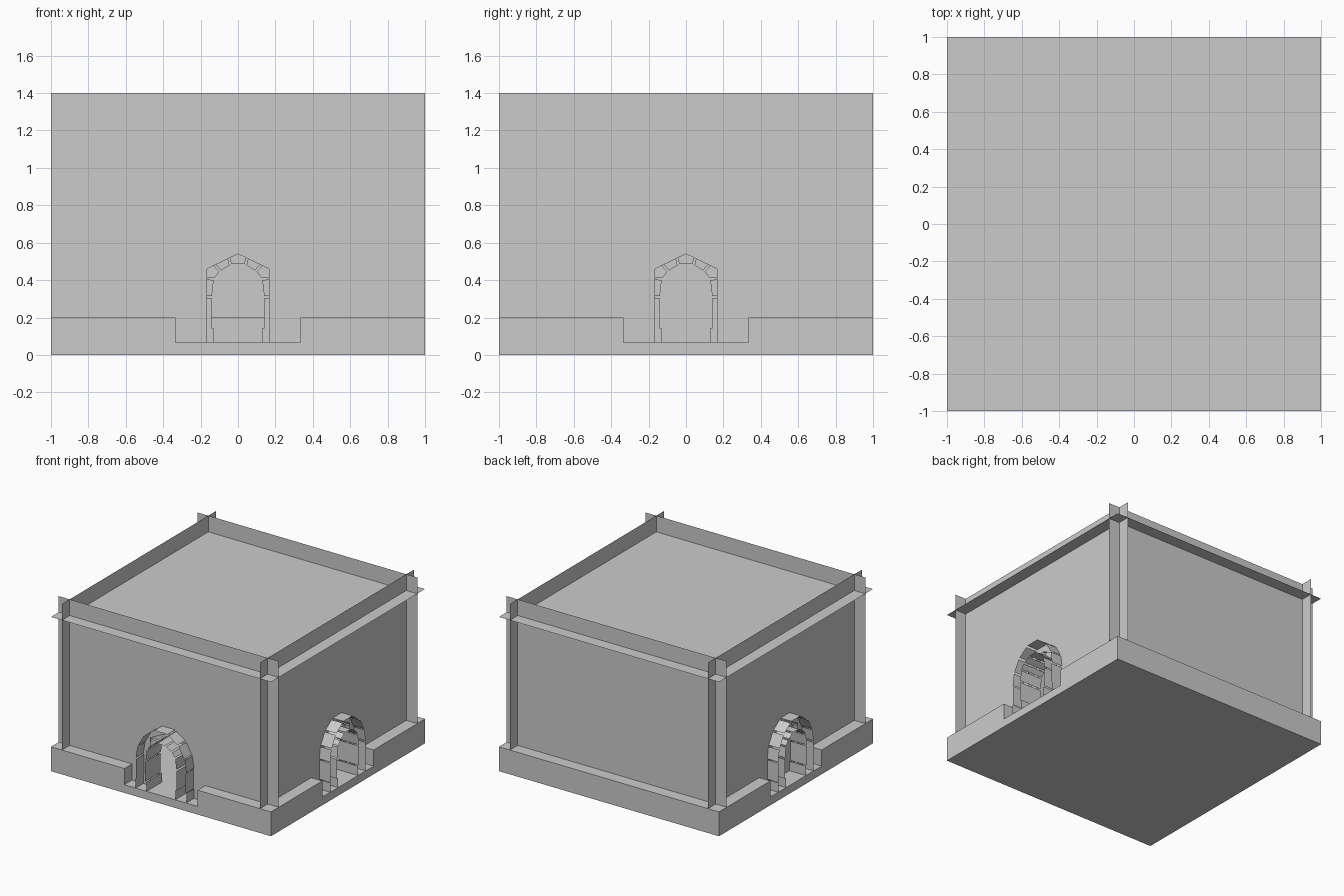
import bpy, bmesh
from math import radians
from mathutils import Matrix

cube = bpy.data.objects.get("Cube")
if cube:
    bpy.data.objects.remove(cube, do_unlink=True)

grey = bpy.data.materials.new("stone grey")
grey.use_nodes = True
colour = (0.6, 0.6, 0.6, 1)
grey.diffuse_color = colour
grey.node_tree.nodes["Principled BSDF"].inputs["Base Color"].default_value = colour

FLOOR, LEDGE, ROOF, TOP = 0.067, 0.2, 1.267, 1.4
WALL = 0.9      # distance of the thin wall sheets from the centre
NOTCH = 0.333   # half width of the gap in the plinth
TURN = {"front": 0, "right_side": 90, "back": 180, "left_side": -90}


def make(name, faces, angle=0):
    """Mesh object from a list of polygons, turned about the vertical axis."""
    bm = bmesh.new()
    for pts in faces:
        bm.faces.new([bm.verts.new(p) for p in pts])
    bmesh.ops.transform(bm, matrix=Matrix.Rotation(radians(angle), 4, "Z"), verts=bm.verts)
    mesh = bpy.data.meshes.new(name)
    bm.to_mesh(mesh)
    bm.free()
    mesh.materials.append(grey)
    obj = bpy.data.objects.new(name, mesh)
    bpy.context.collection.objects.link(obj)
    return obj


def box(name, lo, hi, angle=0):
    bm = bmesh.new()
    bmesh.ops.create_cube(bm, size=1)
    for v in bm.verts:
        v.co = [hi[i] if v.co[i] > 0 else lo[i] for i in range(3)]
    bmesh.ops.transform(bm, matrix=Matrix.Rotation(radians(angle), 4, "Z"), verts=bm.verts)
    mesh = bpy.data.meshes.new(name)
    bm.to_mesh(mesh)
    bm.free()
    mesh.materials.append(grey)
    obj = bpy.data.objects.new(name, mesh)
    bpy.context.collection.objects.link(obj)
    return obj


def upright(pts, depth):
    """Flat outline (u, z) placed in an upright plane."""
    return [(u, -depth, z) for u, z in pts]


# Floor slab and roof sheet
box("floor_slab", (-1, -1, 0), (1, 1, FLOOR))
make("roof_sheet", [[(-1, -1, ROOF), (1, -1, ROOF), (1, 1, ROOF), (-1, 1, ROOF)]])

# One half of the arch stones: inner and outer edge of each stone
inner = [((.13, FLOOR), (.13, .145)), ((.143, .145), (.143, .305)),
         ((.14, .315), (.13, .4)), ((.127, .41), (.1, .445)),
         ((.09, .452), (.045, .48)), ((.035, .485), (0, .485))]
outer = [((.23, FLOOR), (.23, .145)), ((.225, .145), (.225, .305)),
         ((.23, .315), (.215, .41)), ((.21, .42), (.16, .51)),
         ((.15, .52), (.07, .575)), ((.06, .585), (0, .585))]
opening = [(-.165, FLOOR), (-.165, .46), (0, .54), (.165, .46), (.165, FLOOR)]


def strip(a, b, near, far):
    """Sheet running through the wall along one stone edge."""
    return upright([a, b], near) + upright([b, a], far)


def arch(side, angle):
    faces = []
    for s in (-1, 1):
        for (a, b), (c, d) in zip(inner, outer):
            a, b, c, d = [(s * u, z) for u, z in (a, b, c, d)]
            faces.append(strip(a, b, 1, .8))
            faces.append(strip(c, d, 1, .8))
            faces.append(upright([a, b, d, c], .82))
    make(side + "_arch_stones", faces, angle)


for side, angle in TURN.items():
    has_door = side != "back"
    # Wall sheet, with a pointed opening where there is a doorway
    gap = opening if has_door else []
    make(side + "_wall",
         [upright([(-1, FLOOR)] + gap + [(1, FLOOR), (1, TOP), (-1, TOP)], WALL)], angle)
    # Plinth, split by the doorway
    if has_door:
        for s in (-1, 1):
            x0, x1 = sorted((s * NOTCH, s))
            box(side + "_plinth", (x0, -1, FLOOR), (x1, -.8, LEDGE), angle)
        arch(side, angle)
    else:
        box(side + "_plinth", (-1, -1, FLOOR), (1, -.8, LEDGE), angle)

# Braced door closing the left doorway
turn = TURN["left_side"]
make("door_panel", [upright(opening, .85)], turn)
make("door_brace", [upright([(.12, .4), (.06, .45), (-.14, .24), (-.14, .15)], .845)], turn)
box("door_batten", (-.16, -.85, FLOOR), (.16, -.842, .12), turn)
